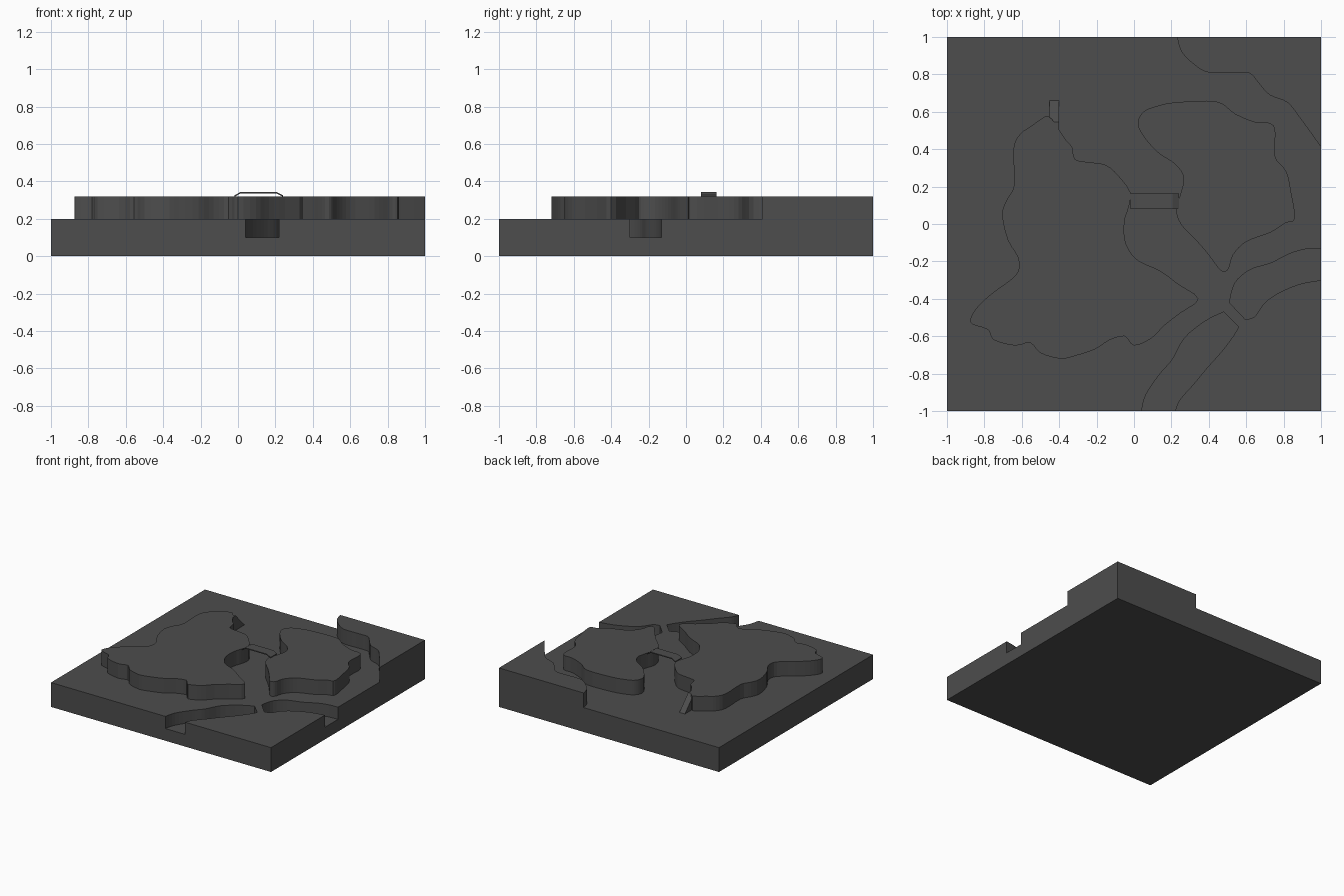
import bpy, bmesh
from mathutils import Vector

GROUND, PLATEAU, CHANNEL = 0.2, 0.32, 0.1

mat = bpy.data.materials.new("dark grey")
mat.diffuse_color = (0.075, 0.075, 0.075, 1)


def smooth(pts, closed=False, steps=4):
    """Catmull-Rom curve through a few outline points."""
    n, out = len(pts), []
    get = (lambda i: Vector(pts[i % n])) if closed else (lambda i: Vector(pts[min(max(i, 0), n - 1)]))
    for i in range(n if closed else n - 1):
        a, b, c, d = (get(i + k) for k in (-1, 0, 1, 2))
        for s in range(steps):
            t = s / steps
            out.append(0.5 * (2 * b + (c - a) * t + (2 * a - 5 * b + 4 * c - d) * t * t
                              + (3 * b - a - 3 * c + d) * t ** 3))
    if not closed:
        out.append(Vector(pts[-1]))
    return [tuple(p) for p in out]


def prism(name, pts, lo, hi, axis="z"):
    """Extrude a 2D outline along an axis (x: yz, y: xz, z: xy)."""
    place = {"x": lambda p, h: (h, p[0], p[1]),
             "y": lambda p, h: (p[0], h, p[1]),
             "z": lambda p, h: (p[0], p[1], h)}[axis]
    bm = bmesh.new()
    face = bm.faces.new([bm.verts.new(place(p, lo)) for p in pts])
    ext = bmesh.ops.extrude_face_region(bm, geom=[face], use_keep_orig=True)
    shift = Vector(place((0, 0), hi - lo))
    for v in ext["geom"]:
        if isinstance(v, bmesh.types.BMVert):
            v.co += shift
    bmesh.ops.recalc_face_normals(bm, faces=bm.faces[:])
    bmesh.ops.triangulate(bm, faces=[f for f in bm.faces if len(f.verts) > 4])
    me = bpy.data.meshes.new(name)
    bm.to_mesh(me)
    bm.free()
    me.materials.append(mat)
    ob = bpy.data.objects.new(name, me)
    bpy.context.collection.objects.link(ob)
    return ob


# ground slab
ground = prism("ground", [(-1, -1), (1, -1), (1, 1), (-1, 1)], 0, GROUND)

# two dry river channels, split by a narrow land crossing
south = (smooth([(0.04, -1), (0.065, -0.91), (0.14, -0.8), (0.205, -0.725), (0.27, -0.61),
                 (0.38, -0.52), (0.48, -0.47)])
         + smooth([(0.56, -0.55), (0.53, -0.6), (0.47, -0.68), (0.39, -0.77), (0.315, -0.86),
                   (0.245, -0.94), (0.22, -1)])
         + [(0.22, -1.1), (0.04, -1.1)])
east = (smooth([(1, -0.13), (0.915, -0.135), (0.83, -0.16), (0.73, -0.21), (0.62, -0.245),
                (0.54, -0.315), (0.51, -0.42)])
        + smooth([(0.595, -0.51), (0.645, -0.495), (0.70, -0.42), (0.78, -0.365),
                  (0.89, -0.32), (1, -0.3)])
        + [(1.1, -0.3), (1.1, -0.13)])
cutters = [prism("south_channel_cutter", south, CHANNEL, 0.3),
           prism("east_channel_cutter", east, CHANNEL, 0.3)]
for c in cutters:
    c.hide_render = True
    mod = ground.modifiers.new("channel", "BOOLEAN")
    mod.operation, mod.object, mod.solver = "DIFFERENCE", c, "EXACT"
dg = bpy.context.evaluated_depsgraph_get()
cut = bpy.data.meshes.new_from_object(ground.evaluated_get(dg))
ground.modifiers.clear()
ground.data = cut
for c in cutters:
    bpy.data.objects.remove(c)

# west plateau
west = [(-0.42, 0.535), (-0.365, 0.45), (-0.33, 0.41), (-0.315, 0.345), (-0.235, 0.33),
        (-0.15, 0.315), (-0.085, 0.26), (-0.02, 0.17), (-0.03, 0.085), (-0.05, 0.02),
        (-0.05, -0.08), (-0.02, -0.15), (0.03, -0.2), (0.14, -0.25), (0.235, -0.32),
        (0.345, -0.4), (0.25, -0.475), (0.165, -0.54), (0.095, -0.61), (0, -0.65),
        (-0.05, -0.6), (-0.13, -0.62), (-0.21, -0.67), (-0.315, -0.705), (-0.395, -0.72),
        (-0.5, -0.69), (-0.555, -0.635), (-0.635, -0.65), (-0.75, -0.62), (-0.78, -0.565),
        (-0.865, -0.535), (-0.87, -0.495), (-0.825, -0.43), (-0.745, -0.36), (-0.675, -0.31),
        (-0.62, -0.255), (-0.62, -0.18), (-0.675, -0.085), (-0.705, 0.05), (-0.68, 0.13),
        (-0.64, 0.21), (-0.645, 0.4), (-0.61, 0.48), (-0.555, 0.52), (-0.475, 0.575),
        (-0.45, 0.57)]
prism("west_plateau", smooth(west, True, 3), GROUND - 0.01, PLATEAU)

# east plateau
east_top = [(0.02, 0.54), (0.05, 0.6), (0.12, 0.63), (0.22, 0.65), (0.44, 0.655), (0.54, 0.59),
            (0.65, 0.545), (0.725, 0.54), (0.755, 0.5), (0.755, 0.36), (0.815, 0.28),
            (0.84, 0.17), (0.86, 0.03), (0.81, 0.005), (0.73, -0.045), (0.6, -0.095),
            (0.53, -0.165), (0.505, -0.24), (0.465, -0.25), (0.395, -0.16), (0.33, -0.085),
            (0.25, 0), (0.225, 0.08), (0.25, 0.165), (0.265, 0.25), (0.22, 0.32),
            (0.13, 0.38), (0.05, 0.47)]
prism("east_plateau", smooth(east_top, True), GROUND - 0.01, PLATEAU)

# raised back corner
corner = smooth([(0.23, 1), (0.255, 0.92), (0.325, 0.85), (0.4, 0.81), (0.54, 0.81), (0.62, 0.805),
                 (0.665, 0.755), (0.725, 0.69), (0.82, 0.65), (0.885, 0.57), (0.94, 0.495),
                 (1, 0.41)]) + [(1, 1)]
prism("corner_plateau", corner, GROUND, PLATEAU)

# narrow ramp up the west plateau
prism("ramp", [(0.48, 0.19), (0.66, 0.2), (0.545, 0.319), (0.48, 0.319)], -0.452, -0.402, "x")

# thin arched footbridge joining the plateaus
arch = [(-0.018, 0.318), (0.015, 0.336), (0.205, 0.336), (0.24, 0.318)]
deck = arch + [(x, z + 0.008) for x, z in reversed(arch)]
prism("footbridge", deck, 0.08, 0.163, "y")
